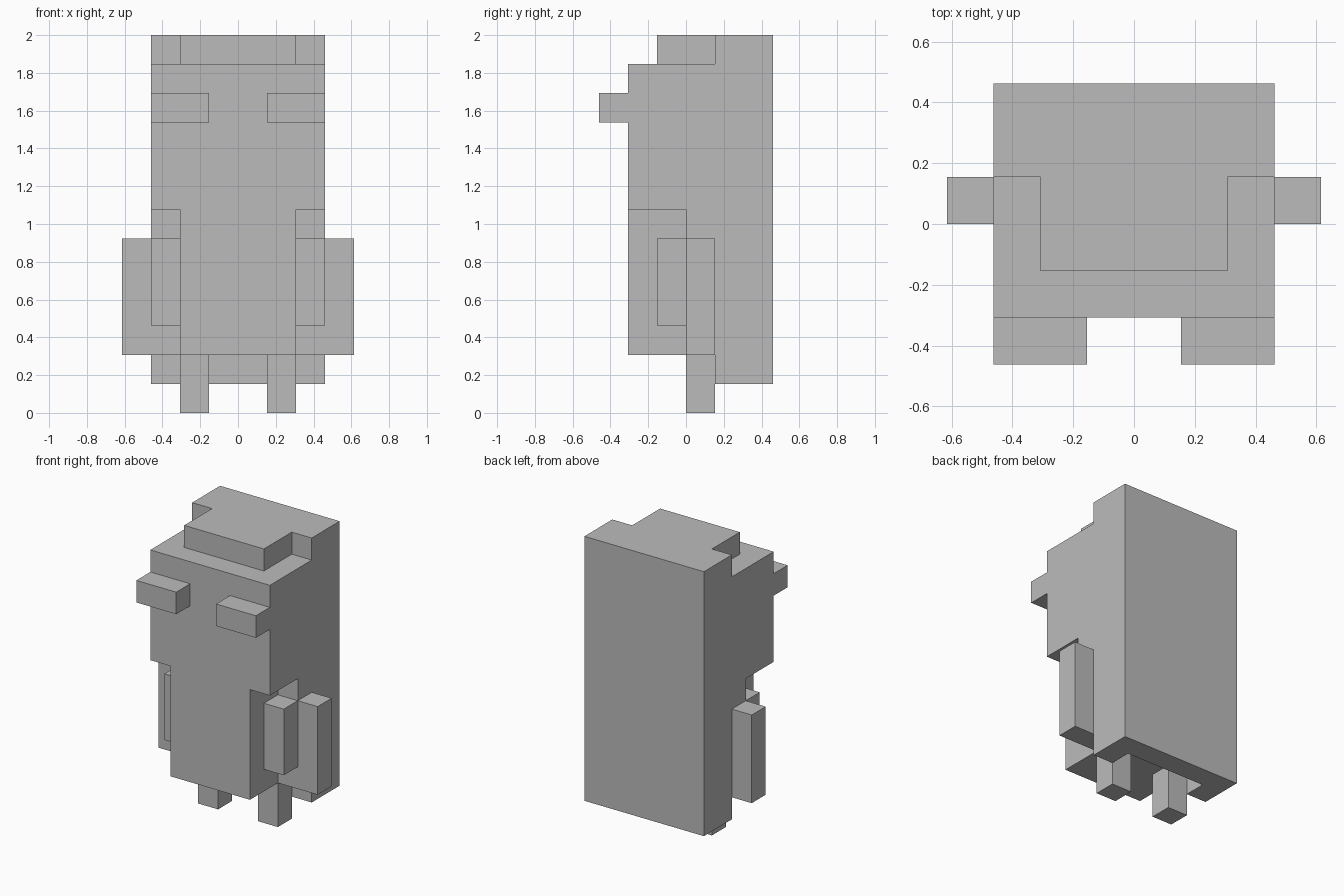
import bpy
import bmesh

U = 2 / 13  # edge of one block

default = bpy.data.objects.get("Cube")
if default:
    bpy.data.objects.remove(default, do_unlink=True)

grey = bpy.data.materials.new("plain grey")
grey.use_nodes = True
GREY = (0.5, 0.5, 0.5, 1)
grey.diffuse_color = GREY
grey.node_tree.nodes["Principled BSDF"].inputs["Base Color"].default_value = GREY


def extrude_profile(name, profile, x0, x1):
    """Extrude a (y, z) outline, given in blocks, from x0 to x1."""
    bm = bmesh.new()
    face = bm.faces.new([bm.verts.new((x0 * U, y * U, z * U)) for y, z in profile])
    geom = bmesh.ops.extrude_face_region(bm, geom=[face])["geom"]
    verts = [v for v in geom if isinstance(v, bmesh.types.BMVert)]
    bmesh.ops.translate(bm, verts=verts, vec=((x1 - x0) * U, 0, 0))
    bmesh.ops.recalc_face_normals(bm, faces=bm.faces)
    mesh = bpy.data.meshes.new(name)
    bm.to_mesh(mesh)
    bm.free()
    mesh.materials.append(grey)
    obj = bpy.data.objects.new(name, mesh)
    bpy.context.collection.objects.link(obj)
    return obj


def box(name, x, y, z):
    outline = [(y[0], z[0]), (y[1], z[0]), (y[1], z[1]), (y[0], z[1])]
    return extrude_profile(name, outline, x[0], x[1])


def pair(name, x, y, z):
    box("left_" + name, x, y, z)
    box("right_" + name, (-x[1], -x[0]), y, z)


# Head and back in one stepped side outline
shell = extrude_profile("head_and_back", [
    (3, 1), (3, 13), (1, 13), (1, 12), (-2, 12),
    (-2, 7), (0, 7), (0, 2), (1, 2), (1, 1)], -3, 3)

# Hollow under the back, behind the legs
cutter = box("hollow_cutter", (-2, 2), (0.5, 2), (0.5, 2))
cutter.hide_render = True
cut = shell.modifiers.new("hollow", "BOOLEAN")
cut.operation = "DIFFERENCE"
cut.solver = "EXACT"
cut.object = cutter
bpy.context.view_layer.objects.active = shell
bpy.ops.object.modifier_apply(modifier=cut.name)
bpy.data.objects.remove(cutter, do_unlink=True)

# Front of the torso and raised crown
box("torso_front", (-2, 2), (-2, 0), (2, 7))
box("crown", (-2, 2), (-1, 1), (12, 13))

# Mirrored parts
pair("brow", (1, 3), (-3, -2), (10, 11))
pair("outer_arm", (3, 4), (0, 1), (2, 6))
pair("inner_arm", (2, 3), (-1, 0), (3, 6))
pair("leg", (1, 2), (0, 1), (0, 2))
